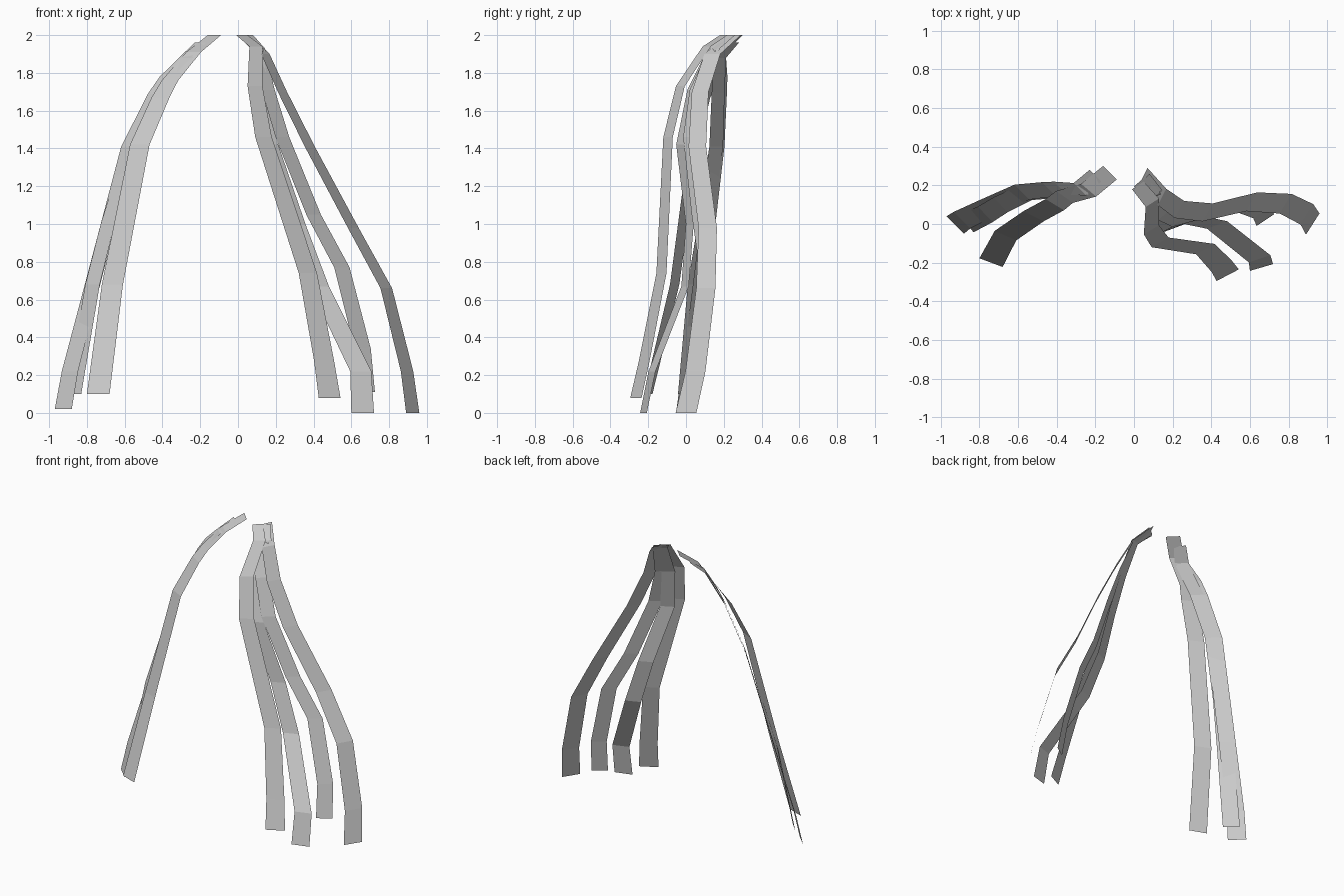
import bpy
from mathutils import Vector


def strand(name, path, start_width, end_width):
    """Flat ribbon along a centre path; the level width vector blends root to tip."""
    verts, last = [], len(path) - 1
    for i, p in enumerate(path):
        half = Vector((*start_width, 0)).lerp(Vector((*end_width, 0)), i / last) / 2
        verts += [Vector(p) - half, Vector(p) + half]
    faces = [(2 * i, 2 * i + 1, 2 * i + 3, 2 * i + 2) for i in range(last)]
    mesh = bpy.data.meshes.new(name)
    mesh.from_pydata(verts, [], faces)
    obj = bpy.data.objects.new(name, mesh)
    bpy.context.collection.objects.link(obj)
    return obj


# Four locks on the +x side, front to back
strand("right_lock_front", [
    (0.02, 0.20, 2.0), (0.095, 0.11, 1.94), (0.09, -0.03, 1.73), (0.135, -0.095, 1.46),
    (0.37, -0.13, 0.74), (0.455, -0.22, 0.28), (0.485, -0.265, 0.08)],
    (0.06, 0.04), (0.115, 0.06))
strand("right_lock_kinked", [
    (0.03, 0.22, 2.0), (0.10, 0.14, 1.93), (0.12, 0.03, 1.71), (0.17, -0.03, 1.42),
    (0.31, 0.02, 1.0), (0.43, -0.005, 0.67), (0.65, -0.18, 0.22), (0.66, -0.225, 0.0)],
    (0.06, 0.05), (0.12, 0.035))
strand("right_lock_middle", [
    (0.05, 0.23, 2.0), (0.11, 0.15, 1.93), (0.16, 0.05, 1.71), (0.235, 0.015, 1.46),
    (0.40, 0.06, 1.05), (0.55, 0.10, 0.77), (0.66, 0.06, 0.34), (0.68, 0.02, 0.11)],
    (0.06, 0.06), (0.09, 0.06))
strand("right_lock_back", [
    (0.05, 0.25, 2.0), (0.145, 0.14, 1.90), (0.235, 0.075, 1.70), (0.38, 0.06, 1.41),
    (0.61, 0.115, 0.98), (0.785, 0.105, 0.66), (0.895, 0.05, 0.22), (0.925, 0.0, 0.0)],
    (0.04, 0.08), (0.07, 0.11))

# Three locks on the -x side
strand("left_lock_front", [
    (-0.125, 0.265, 2.0), (-0.235, 0.175, 1.91), (-0.36, 0.14, 1.76), (-0.41, 0.10, 1.67),
    (-0.52, 0.04, 1.42), (-0.665, -0.06, 0.68), (-0.74, -0.20, 0.10)],
    (0.07, -0.07), (0.12, -0.045))
strand("left_lock_outer", [
    (-0.20, 0.25, 1.96), (-0.28, 0.18, 1.88), (-0.38, 0.185, 1.78), (-0.44, 0.18, 1.69),
    (-0.58, 0.165, 1.41), (-0.765, 0.08, 0.70), (-0.89, 0.02, 0.22), (-0.925, -0.005, 0.02)],
    (0.06, -0.06), (0.09, -0.09))
strand("left_lock_inner", [
    (-0.20, 0.25, 1.96), (-0.27, 0.18, 1.88), (-0.42, 0.17, 1.69),
    (-0.565, 0.16, 1.41), (-0.69, 0.10, 1.0), (-0.77, 0.05, 0.68), (-0.87, 0.0, 0.10)],
    (0.06, -0.06), (0.08, -0.085))
